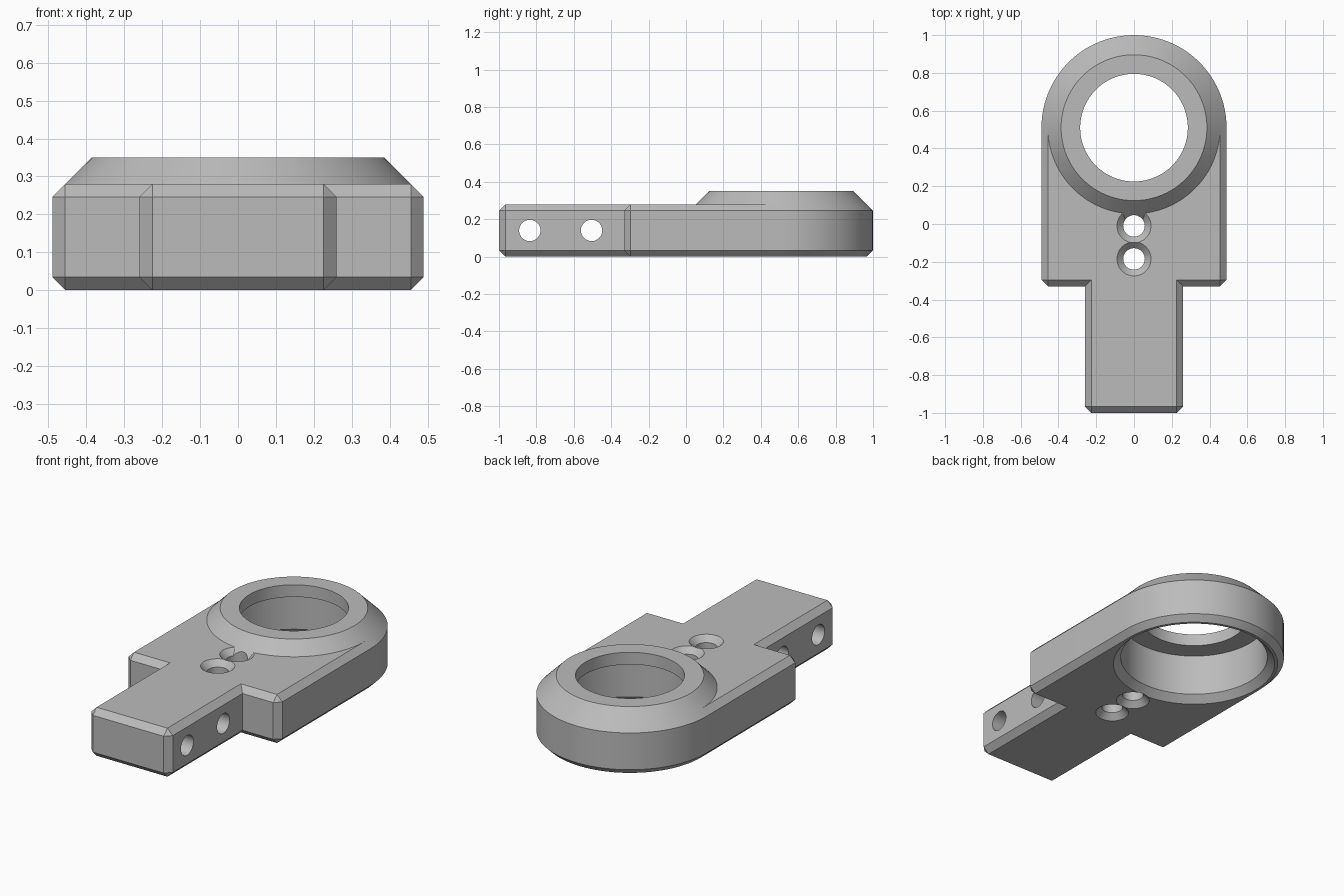
import bpy, bmesh
from math import cos, sin, pi, radians

cube = bpy.data.objects.get("Cube")
if cube:
    bpy.data.objects.remove(cube, do_unlink=True)

grey = bpy.data.materials.new("machined grey")
grey.use_nodes = True
colour = (0.5, 0.5, 0.5, 1)
grey.diffuse_color = colour
grey.node_tree.nodes["Principled BSDF"].inputs["Base Color"].default_value = colour

W, T = 0.49, 0.26              # half widths of the block and of the tang
SHOULDER, TIP = -0.33, -1.0    # front faces of the block and of the tang
RING_Y = 0.51                  # ring centre
H, TOP = 0.28, 0.35            # plate and ring heights
C = 0.034                      # chamfer
HOLE = 0.057


def loft(name, rings):
    """Closed solid through equally long rings of points."""
    bm = bmesh.new()
    rows = [[bm.verts.new(p) for p in ring] for ring in rings]
    n = len(rows[0])
    for a, b in zip(rows, rows[1:]):
        for i in range(n):
            j = (i + 1) % n
            bm.faces.new((a[i], a[j], b[j], b[i]))
    bm.faces.new(rows[0][::-1])
    bm.faces.new(rows[-1])
    bmesh.ops.remove_doubles(bm, verts=bm.verts, dist=1e-5)
    bmesh.ops.recalc_face_normals(bm, faces=bm.faces)
    mesh = bpy.data.meshes.new(name)
    bm.to_mesh(mesh)
    bm.free()
    mesh.materials.append(grey)
    obj = bpy.data.objects.new(name, mesh)
    bpy.context.collection.objects.link(obj)
    return obj


def turned(name, y, profile, n=48):
    """Solid of revolution about a vertical axis, profile of (radius, z)."""
    return loft(name, [[(r * cos(2 * pi * i / n), y + r * sin(2 * pi * i / n), z)
                        for i in range(n)] for r, z in profile])


def combine(target, tool, operation):
    mod = target.modifiers.new(operation, 'BOOLEAN')
    mod.operation, mod.solver, mod.object = operation, 'EXACT', tool
    bpy.context.view_layer.objects.active = target
    bpy.ops.object.modifier_apply(modifier=mod.name)
    bpy.data.objects.remove(tool, do_unlink=True)


def mirrored(half, z):
    return [(x, y, z) for x, y in half] + [(-x, y, z) for x, y in reversed(half)]


# Stepped plate: clipped corners on the walls, inset outline on top and bottom
wall = [(W, RING_Y), (W, SHOULDER + C), (W - C, SHOULDER),
        (T, SHOULDER), (T, TIP + C), (T - C, TIP)]
shoulder, tip = (W - C, SHOULDER + C), (T - C, TIP + C)
inset = [(W - C, RING_Y), shoulder, shoulder, (T - C, SHOULDER + C), tip, tip]
body = loft("clamp_bracket", [mirrored(inset, 0), mirrored(wall, C),
                              mirrored(wall, H - C), mirrored(inset, H)])

# Rounded end of the plate
combine(body, turned("ring_base", RING_Y, [(W - C, 0), (W, C), (W, H - C)], 96), 'UNION')

# Countersinks on both faces
hole_rows = (-0.01, -0.185)
for y in hole_rows:
    for face, out in ((H, 1), (0, -1)):
        sink = [(HOLE - 0.01, face - out * 0.043), (0.1, face + out * 0.01)]
        combine(body, turned("countersink", y, sink), 'DIFFERENCE')

# Raised conical collar
combine(body, turned("collar", RING_Y, [(W, H - C), (W + H - C - TOP, TOP)], 96), 'UNION')

# Stepped bore with a chamfered lower mouth
bore = [(0.45, -0.01), (0.4, 0.04), (0.4, H), (0.285, H), (0.285, TOP + 0.1)]
combine(body, turned("bore", RING_Y, bore, 96), 'DIFFERENCE')

# Vertical screw holes
for y in hole_rows:
    combine(body, turned("screw_hole", y, [(HOLE, -0.1), (HOLE, 0.5)]), 'DIFFERENCE')

# Cross holes through the tang
for y in (-0.505, -0.835):
    drill = turned("cross_hole", 0, [(HOLE, -0.5), (HOLE, 0.5)])
    drill.rotation_euler = (0, radians(90), 0)
    drill.location = (0, y, H / 2)
    bpy.context.view_layer.update()
    combine(body, drill, 'DIFFERENCE')

bpy.ops.object.select_all(action='DESELECT')
body.select_set(True)
bpy.context.view_layer.objects.active = body
bpy.ops.object.shade_smooth_by_angle(angle=radians(30))
